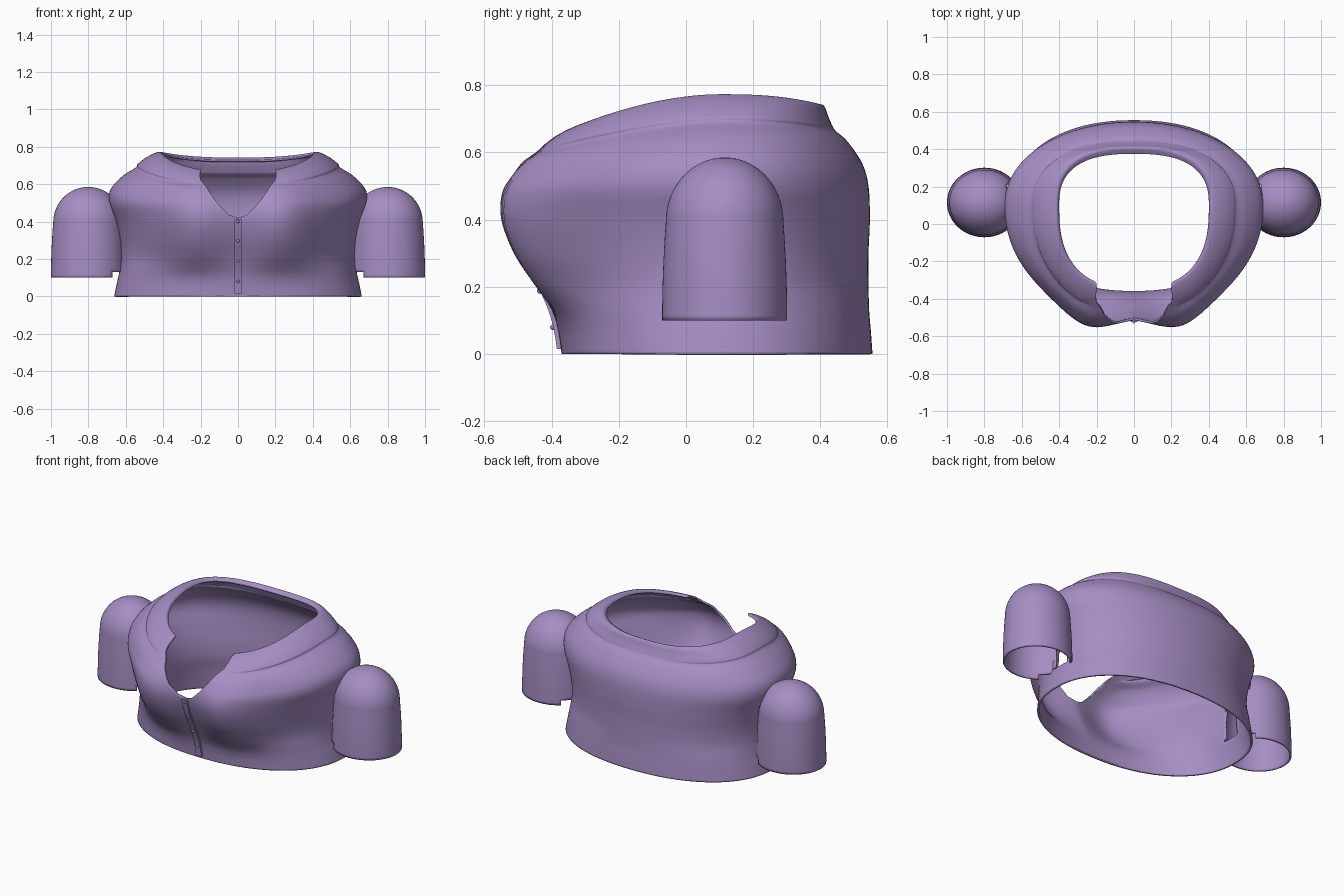
import bpy, bmesh, math
from math import sin, cos, pi

if "Cube" in bpy.data.objects:
    bpy.data.objects.remove(bpy.data.objects["Cube"])

mat = bpy.data.materials.new("lilac_cloth")
mat.diffuse_color = (0.38, 0.27, 0.55, 1)
mat.use_nodes = True
mat.node_tree.nodes["Principled BSDF"].inputs["Base Color"].default_value = mat.diffuse_color
YC = 0.1  # y of the widest line of the body

# body rings: half width, front y, back y, side z, front z, back z, bust bulge, squareness
ROWS = [
    (.662, -.370, .555, .00, .00, .00, .000, 2.2),
    (.648, -.381, .550, .07, .07, .07, .000, 2.2),
    (.635, -.396, .545, .13, .13, .13, .014, 2.2),
    (.628, -.425, .543, .21, .21, .21, .058, 2.1),
    (.632, -.465, .543, .30, .30, .30, .082, 2.1),
    (.655, -.500, .547, .40, .40, .40, .084, 2.1),
    (.690, -.505, .543, .50, .48, .50, .072, 2.1),
    (.680, -.485, .523, .575, .53, .57, .060, 2.1),
    (.615, -.465, .478, .645, .57, .635, .045, 2.2),
    (.548, -.440, .447, .688, .592, .662, .033, 2.3),
    (.537, -.432, .438, .706, .605, .675, .027, 2.4),
    (.500, -.410, .424, .737, .63, .705, .018, 2.5),
    (.450, -.380, .414, .764, .652, .733, .010, 2.6),
    (.415, -.350, .402, .773, .668, .742, .000, 2.6),
    (.400, -.340, .375, .758, .658, .728, .000, 2.6),
]
# neckline: sine of the angle from the front -> last body ring reached
NECK = [(0, 5.2), (.07, 5.45), (.14, 6.2), (.24, 8.2), (.32, 10.8), (.38, 13), (.44, 14), (2, 14)]


def lerp_table(t, x):
    for (a, va), (b, vb) in zip(t, t[1:]):
        if x <= b:
            return va + (vb - va) * (x - a) / (b - a)
    return t[-1][1]


def row(s):
    i = min(int(s), len(ROWS) - 2)
    f = s - i
    p = [ROWS[max(0, min(len(ROWS) - 1, i + k))] for k in (-1, 0, 1, 2)]
    return [b + .5 * f * (c - a + f * (2*a - 5*b + 4*c - d + f * (3*(b - c) + d - a)))
            for a, b, c, d in zip(*p)]


def surface(th, s):
    hw, yf, yb, zs, zf, zb, bump, n = row(s)
    sx, cy = sin(th), cos(th)
    x = math.copysign(hw * abs(sx) ** (2 / n), sx)
    k = abs(cy) ** (2 / n)
    if cy > 0:
        y = YC + (yf - YC) * k
        y -= bump * k ** .5 * math.exp(-((abs(x) - .26) / .18) ** 2)
        z = zs + (zf - zs) * cy ** 1.4
    else:
        y = YC + (yb - YC) * k
        z = zs + (zb - zs) * cy * cy
    return x, y, z


def finish(name, bm, thick=0):
    me = bpy.data.meshes.new(name)
    bm.to_mesh(me)
    bm.free()
    ob = bpy.data.objects.new(name, me)
    bpy.context.collection.objects.link(ob)
    me.materials.append(mat)
    if thick:
        m = ob.modifiers.new("thickness", "SOLIDIFY")
        m.thickness, m.offset = thick, -1
    bpy.ops.object.select_all(action='DESELECT')
    ob.select_set(True)
    bpy.context.view_layer.objects.active = ob
    bpy.ops.object.shade_smooth_by_angle(angle=math.radians(40))
    return ob


def loft(rings):
    bm = bmesh.new()
    vs = [[bm.verts.new(p) for p in r] for r in rings]
    n = len(vs[0])
    for a, b in zip(vs, vs[1:]):
        for i in range(n):
            j = (i + 1) % n
            bm.faces.new((a[i], a[j], b[j], b[i]))
    return bm


def cut_faces(bm, test):
    bad = [f for f in bm.faces if test(f.calc_center_median())]
    bmesh.ops.delete(bm, geom=bad, context='FACES')


# sleeve outline: straight tube closing into a dome
def sleeve_r(z):
    if z < .395:
        return .2 - .012 * ((z - .1) / .295) ** 2
    return .188 * math.sqrt(max(0, 1 - ((z - .395) / .19) ** 2))


def in_sleeve(c):
    if c.z < .14 or c.z > .57:
        return False
    r = sleeve_r(c.z) * .92
    return math.hypot(abs(c.x) - .8, (c.y - .115) / .93) < r


# bodice with V neck, collar band and armholes
COLS, LEV = 200, 76
rings = []
for j in range(LEV + 1):
    rings.append([])
    for i in range(COLS):
        th = 2 * pi * i / COLS
        smax = lerp_table(NECK, abs(sin(th))) if cos(th) > 0 else 14
        rings[-1].append(surface(th, smax * j / LEV))
body = loft(rings)
cut_faces(body, in_sleeve)
finish("bodice", body, .012)

# sleeves, open below and towards the body
SIDE_X = [(r[3], r[0] - .012) for r in ROWS]
zs = [.1 + .295 * k / 20 for k in range(20)]
zs += [.395 + .19 * sin(pi / 2 * k / 20) for k in range(20)] + [.58499]
for side, label in ((1, "left"), (-1, "right")):
    sl = loft([[(side * (.8 + sleeve_r(z) * cos(2 * pi * i / 72)),
                 .115 + .93 * sleeve_r(z) * sin(2 * pi * i / 72), z)
                for i in range(72)] for z in zs])
    sl.faces.new(list(sl.verts)[-72:])
    if side < 0:
        bmesh.ops.reverse_faces(sl, faces=sl.faces[:])
    cut_faces(sl, lambda c: abs(c.x) < (.675 if c.z < .13 else lerp_table(SIDE_X, c.z)))
    finish(label + "_sleeve", sl, .01)


# button placket following the centre front
def front_at(z):
    s = min((k * .02 for k in range(270)), key=lambda q: abs(surface(0, q)[2] - z))
    return surface(0, s)[1]


strip = []
for k in range(25):
    z = .015 + .4 * k / 24
    y = front_at(z) - .012
    strip.append([(-.019, y + .014, z), (-.019, y, z), (.019, y, z), (.019, y + .014, z)])
pl = loft(strip)
pv = list(pl.verts)
pl.faces.new(pv[3::-1])
pl.faces.new(pv[-4:])
finish("placket", pl)

# buttons
for k, z in enumerate((.40, .297, .188, .08)):
    bm = bmesh.new()
    bmesh.ops.create_uvsphere(bm, u_segments=16, v_segments=10, radius=.008)
    b = finish(f"button_{k + 1}", bm)
    b.location = (0, front_at(z) - .013, z)
